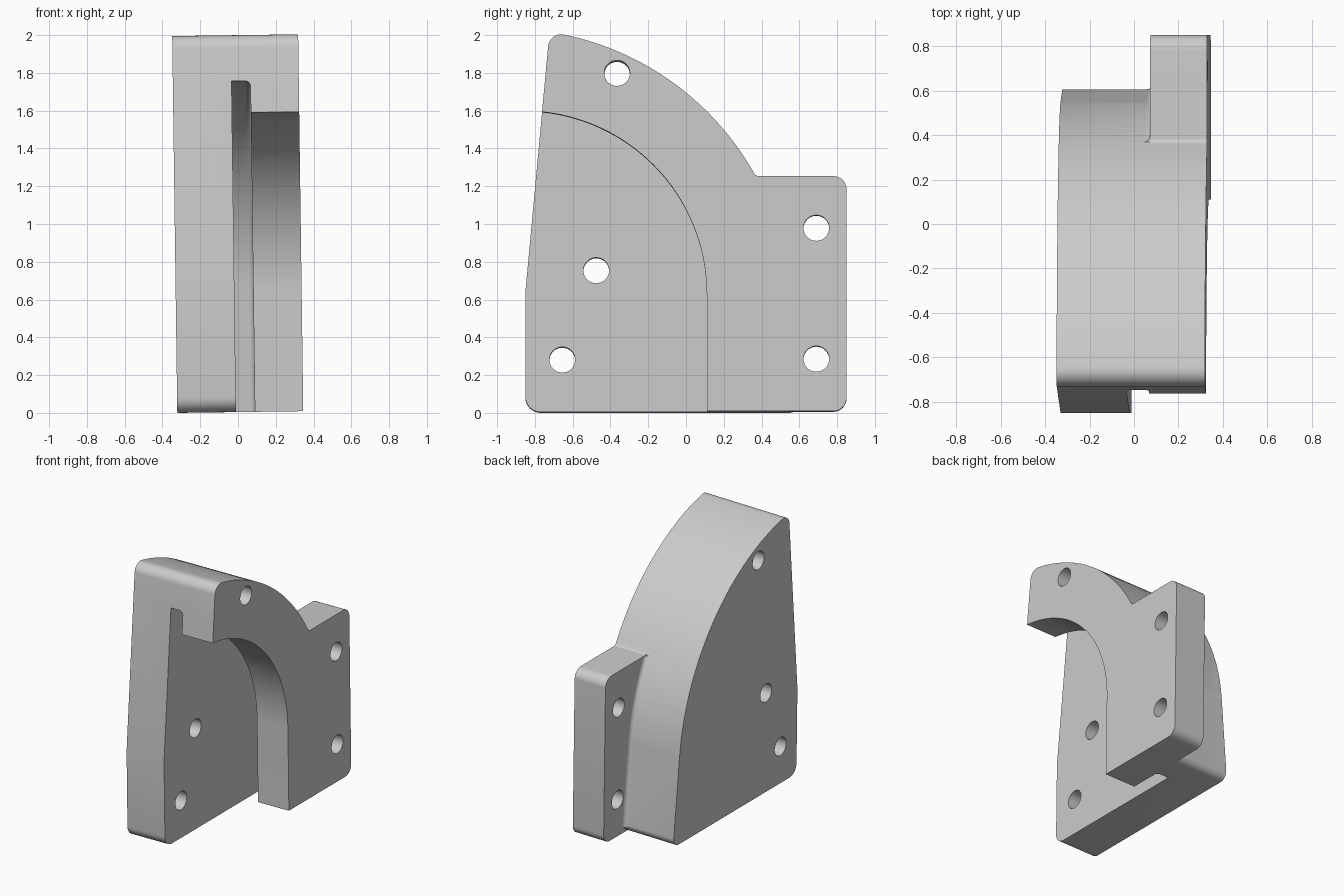
import bpy, bmesh
from math import sin, cos, tan, radians, asin, pi, sqrt
from mathutils import Vector, Matrix

cube = bpy.data.objects.get("Cube")
if cube:
    bpy.data.objects.remove(cube, do_unlink=True)

X0, SLOT_X, FLANGE_X, X1 = -0.335, -0.024, 0.076, 0.332
CY, CZ, R = -0.95, 0.52, 1.505      # centre and radius of the large outer arc
LEAN = radians(5.5)                 # lean of the straight foot below that arc

mat = bpy.data.materials.new("plain_grey")
mat.use_nodes = True
GREY = (0.6, 0.6, 0.6, 1)
mat.diffuse_color = GREY
mat.node_tree.nodes["Principled BSDF"].inputs["Base Color"].default_value = GREY


def rounded(corners, steps=8):
    """Profile from (y, z, radius) corners, with the corners rounded off."""
    out = []
    for i, (y, z, r) in enumerate(corners):
        p = Vector((y, z))
        if not r:
            out.append(p)
            continue
        a = (Vector(corners[i - 1][:2]) - p).normalized()
        b = (Vector(corners[(i + 1) % len(corners)][:2]) - p).normalized()
        half = a.angle(b) / 2
        centre = p + (a + b).normalized() * r / sin(half)
        start = p + a * r / tan(half) - centre
        end = p + b * r / tan(half) - centre
        sweep = pi - 2 * half
        for k in range(steps + 1):
            t = sweep * k / steps
            out.append(centre + (start * sin(sweep - t) + end * sin(t)) / sin(sweep))
    return out


def outer(d, top, foot, steps=40):
    """Outer arc inset by d, from angle top down to its leaning foot at z = foot."""
    r = R - d
    pts = [Vector((CY + r * cos(a), CZ + r * sin(a)))
           for a in (top + (LEAN - top) * k / steps for k in range(steps + 1))]
    end = pts[-1]
    pts.append(Vector((end.x + (end.y - foot) * tan(LEAN), foot)))
    return pts


def loft(name, sections):
    """Solid through (x, profile) sections with equal point counts."""
    bm = bmesh.new()
    rings = [[bm.verts.new((x, p[0], p[1])) for p in prof] for x, prof in sections]
    n = len(rings[0])
    for a, b in zip(rings, rings[1:]):
        for i in range(n):
            j = (i + 1) % n
            bm.faces.new((a[i], a[j], b[j], b[i]))
    bm.faces.new(rings[0])
    bm.faces.new(rings[-1])
    bmesh.ops.recalc_face_normals(bm, faces=bm.faces)
    me = bpy.data.meshes.new(name)
    bm.to_mesh(me)
    bm.free()
    ob = bpy.data.objects.new(name, me)
    bpy.context.collection.objects.link(ob)
    me.materials.append(mat)
    return ob


def combine(ob, other, op):
    mod = ob.modifiers.new(op, 'BOOLEAN')
    mod.operation, mod.solver, mod.object = op, 'EXACT', other
    bpy.context.view_layer.objects.active = ob
    bpy.ops.object.modifier_apply(modifier=mod.name)
    bpy.data.objects.remove(other, do_unlink=True)


# Main quadrant body
arc_start = asin(sqrt(1 - ((-0.635 - CY) / R) ** 2))
arc = outer(0, arc_start, 0)
corners = [(-0.85, 0, 0.08), (-0.85, 0.64, 0), (-0.723, 2.008, 0.07)]
corners += [(p.x, p.y, 0) for p in arc[:-1]] + [(arc[-1].x, 0, 0.06)]
profile = rounded(corners)
body = loft("bracket_body", [(X0, profile), (X1, profile)])

# Rear mounting flange
profile = rounded([(0.2, 0, 0), (0.85, 0, 0.07), (0.85, 1.245, 0.07),
                   (0.37, 1.245, 0.03), (0.33, 1.302, 0), (0.2, 1.302, 0)])
combine(body, loft("flange", [(FLANGE_X, profile), (X1, profile)]), 'UNION')

# Fillet between flange and body
sections = []
for k in range(7):
    a = k / 6 * pi / 2
    d = 0.03 * (1 - cos(a)) - 0.001
    top = asin((1.243 - CZ) / (R + d))
    inner = outer(0.08, asin((1.243 - CZ) / (R - 0.08)), 0.04, 12)
    sections.append((FLANGE_X - 0.03 + 0.031 * sin(a),
                     outer(-d, top, 0.04, 12) + inner[::-1]))
combine(body, loft("flange_fillet", sections), 'UNION')

# Undercut slot behind the arch, with one rounded edge
sections = []
depths = [(SLOT_X, 0)] + [(FLANGE_X - 0.03 + 0.03 * sin(k / 5 * pi / 2),
                           0.03 * (1 - cos(k / 5 * pi / 2))) for k in range(6)]
for x, d in depths:
    edge = outer(0.255 + d, pi / 2, -0.2)
    sections.append((x, [(-1.2, -0.2), (-1.2, edge[0].y)] + edge))
combine(body, loft("slot_cutter", sections), 'DIFFERENCE')

# Arched opening
arch = [(-0.86 + 0.97 * sin(k / 32 * pi / 2), 0.62 + 0.97 * cos(k / 32 * pi / 2))
        for k in range(33)]
profile = [(-1.2, -0.2), (-1.2, 1.59)] + arch + [(0.11, -0.2)]
combine(body, loft("arch_cutter", [(0.02, profile), (0.6, profile)]), 'DIFFERENCE')

# Bolt holes
for y, z in [(-0.365, 1.79), (0.69, 0.97), (0.69, 0.277), (-0.475, 0.75), (-0.655, 0.277)]:
    ring = [(y + 0.068 * cos(k * pi / 16), z + 0.068 * sin(k * pi / 16)) for k in range(32)]
    combine(body, loft("hole_cutter", [(-0.6, ring), (0.6, ring)]), 'DIFFERENCE')

# Slight sideways tilt, then stand on the ground
pivot = Matrix.Translation((0, 0, 1))
body.data.transform(pivot @ Matrix.Rotation(-0.0135, 4, 'Y') @ pivot.inverted())
low = min(v.co.z for v in body.data.vertices)
body.data.transform(Matrix.Translation((0, 0, -low)))

bpy.ops.object.select_all(action='DESELECT')
body.select_set(True)
bpy.context.view_layer.objects.active = body
bpy.ops.object.shade_smooth_by_angle(angle=radians(30))
